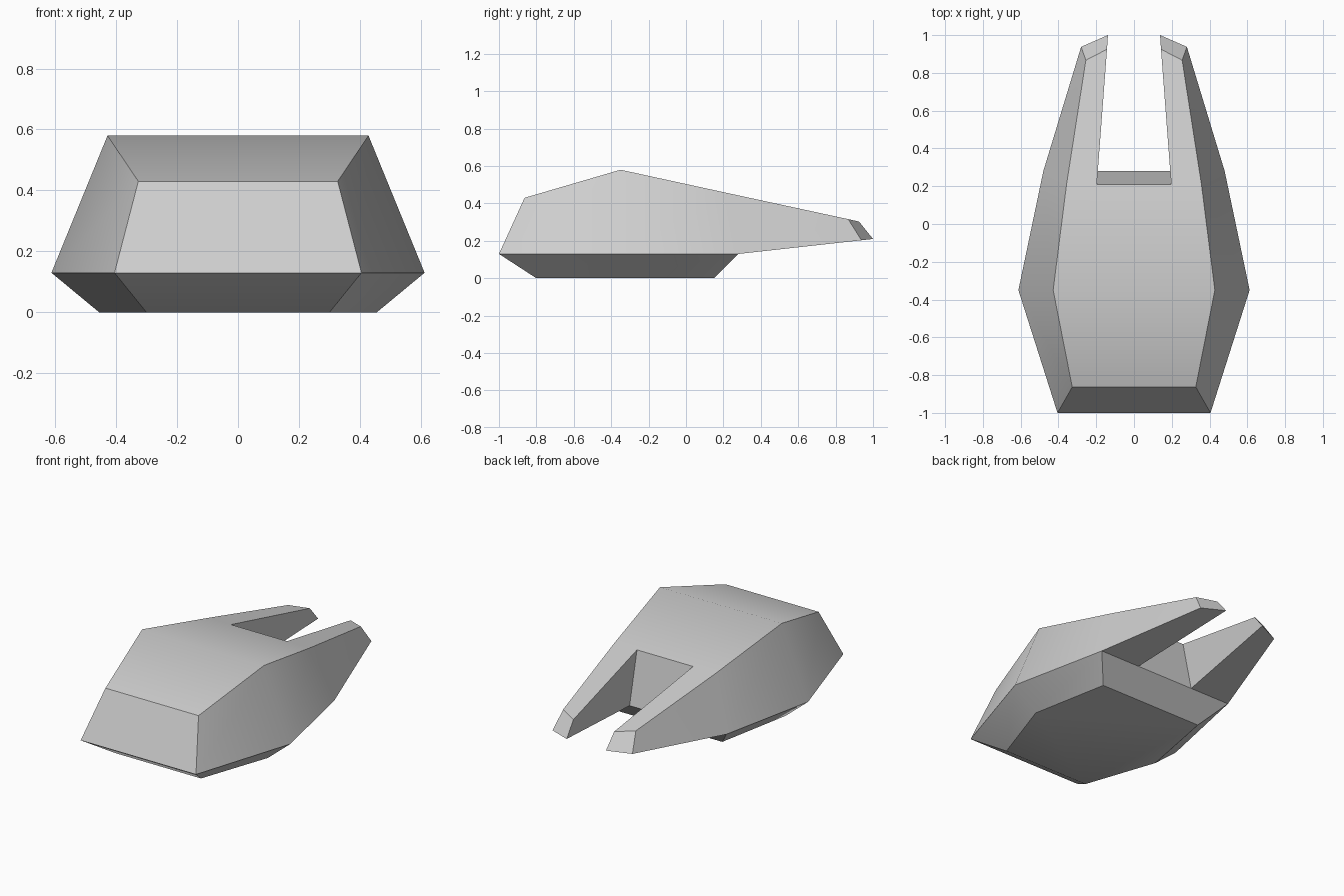
import bpy
import bmesh
import math

cube = bpy.data.objects.get("Cube")
if cube:
    bpy.data.objects.remove(cube, do_unlink=True)

# One flat grey for the whole hull
grey = bpy.data.materials.new("hull grey")
grey.use_nodes = True
colour = (0.62, 0.62, 0.62, 1)
grey.diffuse_color = colour
grey.node_tree.nodes["Principled BSDF"].inputs["Base Color"].default_value = colour

# Corner points of the left half
points = {
    "rim_front": (0.405, -1.0, 0.13),
    "rim_mid": (0.612, -0.35, 0.13),
    "rim_rear": (0.48, 0.28, 0.13),
    "rim_tip": (0.28, 0.938, 0.203),
    "top_front": (0.327, -0.863, 0.43),
    "top_mid": (0.428, -0.35, 0.58),
    "top_rear": (0.357, 0.21, 0.458),
    "top_tip": (0.255, 0.867, 0.316),
    "belly_front": (0.30, -0.80, 0),
    "belly_mid": (0.455, -0.35, 0),
    "belly_rear": (0.36, 0.15, 0),
    "notch_top": (0.197, 0.21, 0.458),
    "notch_low": (0.20, 0.28, 0.13),
    "inner_tip_top": (0.143, 0.925, 0.303),
    "inner_tip_low": (0.138, 1.0, 0.21),
}

# Faces on each side: outer walls, lower flare and rear prong
side_faces = [
    "rim_front rim_mid top_mid top_front",
    "rim_mid rim_rear top_rear top_mid",
    "rim_rear rim_tip top_tip top_rear",
    "belly_front belly_mid rim_mid rim_front",
    "belly_mid belly_rear rim_rear rim_mid",
    "top_rear top_tip inner_tip_top notch_top",
    "rim_tip inner_tip_low inner_tip_top top_tip",
    "notch_top inner_tip_top inner_tip_low notch_low",
    "rim_rear notch_low inner_tip_low rim_tip",
]

# Faces across the middle: nose, decks, belly, flares and notch wall
middle_faces = [
    "rim_front top_front",
    "top_front top_mid",
    "top_mid top_rear notch_top",
    "belly_front belly_mid belly_rear",
    "rim_front belly_front",
    "belly_rear rim_rear notch_low",
    "notch_top notch_low",
]

bm = bmesh.new()
left = {n: bm.verts.new(p) for n, p in points.items()}
right = {n: bm.verts.new((-x, y, z)) for n, (x, y, z) in points.items()}

for names in map(str.split, side_faces):
    bm.faces.new([left[n] for n in names])
    bm.faces.new([right[n] for n in reversed(names)])
for names in map(str.split, middle_faces):
    bm.faces.new([left[n] for n in names] + [right[n] for n in reversed(names)])
bmesh.ops.recalc_face_normals(bm, faces=bm.faces)

mesh = bpy.data.meshes.new("hull")
bm.to_mesh(mesh)
bm.free()
mesh.materials.append(grey)
hull = bpy.data.objects.new("hull", mesh)
bpy.context.collection.objects.link(hull)

# Soft bends stay smooth, hard creases stay sharp
bpy.ops.object.select_all(action="DESELECT")
hull.select_set(True)
bpy.context.view_layer.objects.active = hull
bpy.ops.object.shade_smooth_by_angle(angle=math.radians(35))
